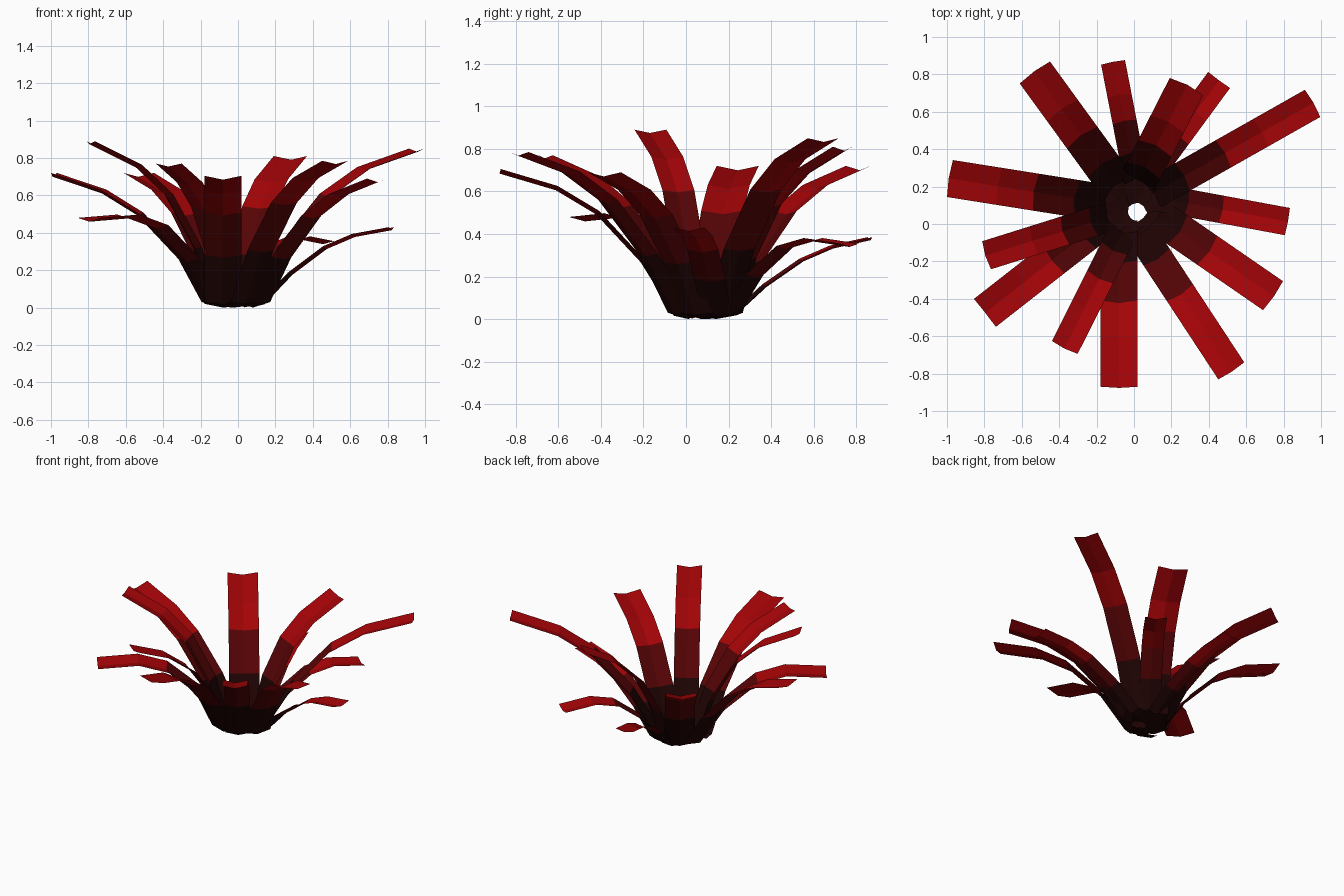
import bpy, bmesh, math
from mathutils import Vector

cube = bpy.data.objects.get("Cube")
if cube:
    bpy.data.objects.remove(cube)


def material(name, rgb):
    m = bpy.data.materials.new(name)
    m.use_nodes = True
    m.diffuse_color = (*rgb, 1)
    m.node_tree.nodes["Principled BSDF"].inputs["Base Color"].default_value = (*rgb, 1)
    return m


MATS = [material("dark_root", (0.014, 0.001, 0.001)),
        material("deep_red", (0.09, 0.001, 0.0015)),
        material("bright_red", (0.36, 0.001, 0.002))]
BAND = [0, 0, 1, 2, 2]              # colour of each segment, root to tip

CENTRE = Vector((-0.01, 0.09))      # middle of the rosette
HOLE = Vector((0.015, 0.065))       # small opening between the roots
HOLE_RADIUS, ROOT_RADIUS = 0.045, 0.13
# Leaf arc: distance along the root-to-tip chord, and bulge above it
ARC = [(0.26, 0.09), (0.55, 0.13), (0.76, 0.1), (1, 0)]


def leaf(name, tip, angle, width, curl):
    """Creased strip: short flat root, then an arc up to the tip."""
    tip = Vector(tip)
    a = math.radians(angle)
    out = Vector((math.cos(a), math.sin(a)))
    side = Vector((-out.y, out.x, 0))
    reach = (tip.xy - CENTRE).dot(out)
    origin = tip.xy - out * reach

    # Side profile in (radius, height)
    root = Vector((ROOT_RADIUS, 0.03))
    chord = Vector((reach, tip.z)) - root
    normal = Vector((-chord.y, chord.x))
    profile = [Vector(((HOLE - origin).dot(out) + HOLE_RADIUS, 0.02)), root]
    profile += [root + chord * t + normal * b * curl for t, b in ARC]

    bm = bmesh.new()
    rows = []
    for i, p in enumerate(profile):
        before, after = profile[max(i - 1, 0)], profile[min(i + 1, len(profile) - 1)]
        along = (after - before).normalized()
        crease = p + Vector((along.y, -along.x)) * width * 0.11
        row = []
        for q, s in ((p, -0.5), (crease, 0), (p, 0.5)):
            xy = origin + out * q.x
            row.append(bm.verts.new(Vector((xy.x, xy.y, max(q.y, 0))) + side * width * s))
        rows.append(row)
    for i in range(len(rows) - 1):
        for j in range(2):
            f = bm.faces.new((rows[i][j], rows[i + 1][j], rows[i + 1][j + 1], rows[i][j + 1]))
            f.material_index = BAND[i]
    me = bpy.data.meshes.new(name)
    bm.to_mesh(me)
    bm.free()
    for m in MATS:
        me.materials.append(m)
    bpy.context.collection.objects.link(bpy.data.objects.new(name, me))


# tip position, heading in degrees, width, curl
LEAVES = [
    ((0.955, 0.645, 0.85), 29.5, 0.167, 1.0),
    ((0.455, 0.770, 0.355), 53.7, 0.145, 1.5),
    ((0.280, 0.735, 0.81), 63, 0.2, 1.1),
    ((-0.112, 0.864, 0.385), 101, 0.13, 0.7),
    ((-0.530, 0.810, 0.72), 126, 0.2, 1.0),
    ((-0.984, 0.243, 0.72), 171, 0.2, 0.9),
    ((-0.788, -0.167, 0.89), 197.4, 0.157, 1.15),
    ((-0.797, -0.475, 0.48), 218, 0.19, 1.5),
    ((-0.370, -0.660, 0.77), 243.4, 0.154, 1.1),
    ((-0.080, -0.870, 0.705), 270, 0.2, 1.0),
    ((0.520, -0.785, 0.785), 303.3, 0.166, 1.0),
    ((0.743, -0.383, 0.69), 325.4, 0.188, 1.0),
    ((0.820, 0.013, 0.43), 349.5, 0.148, 0.85),
]
for n, spec in enumerate(LEAVES, 1):
    leaf(f"leaf_{n:02d}", *spec)
